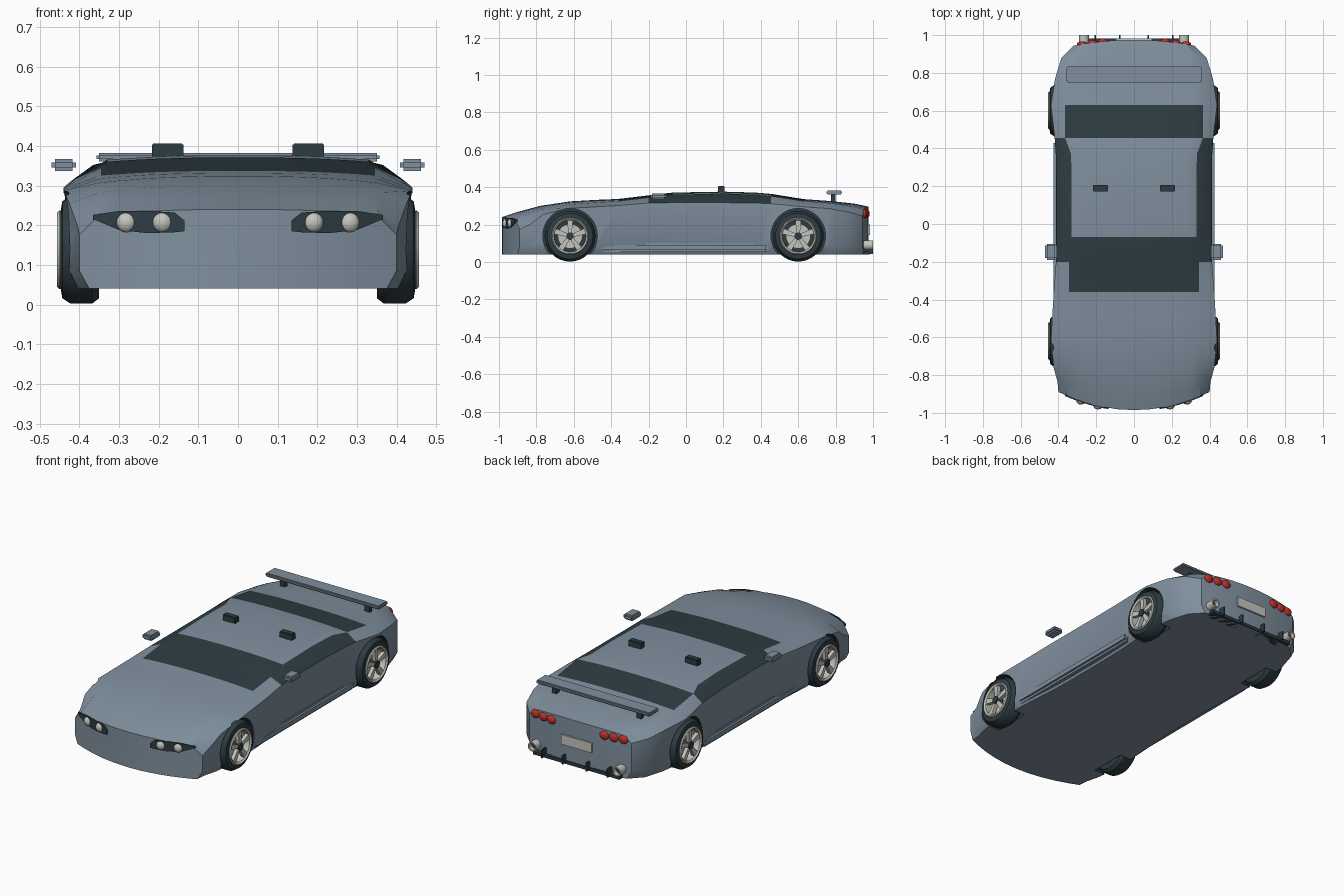
import bpy, bmesh, math
from mathutils import Matrix

if "Cube" in bpy.data.objects:
    bpy.data.objects.remove(bpy.data.objects["Cube"])


def material(name, rgb):
    m = bpy.data.materials.new(name)
    m.diffuse_color = (*rgb, 1)
    m.use_nodes = True
    m.node_tree.nodes["Principled BSDF"].inputs["Base Color"].default_value = m.diffuse_color
    return m


PAINT = material("blue grey paint", (0.215, 0.28, 0.345))
DARK = material("dark glass and rubber", (0.027, 0.046, 0.055))
SILVER = material("silver", (0.56, 0.56, 0.52))
RED = material("red lamp", (0.5, 0.03, 0.02))


def finish(name, bm, mats, angle=35):
    bmesh.ops.recalc_face_normals(bm, faces=bm.faces)
    me = bpy.data.meshes.new(name)
    bm.to_mesh(me)
    bm.free()
    for m in mats:
        me.materials.append(m)
    ob = bpy.data.objects.new(name, me)
    bpy.context.collection.objects.link(ob)
    smooth(ob, angle)
    return ob


def smooth(ob, angle=35):
    bpy.ops.object.select_all(action='DESELECT')
    ob.select_set(True)
    bpy.context.view_layer.objects.active = ob
    bpy.ops.object.shade_smooth_by_angle(angle=math.radians(angle))


def box(name, x, y, z, mat, bevel=0):
    """Box from (min, max) ranges."""
    bm = bmesh.new()
    size = [r[1] - r[0] for r in (x, y, z)]
    mid = [(r[1] + r[0]) / 2 for r in (x, y, z)]
    bmesh.ops.create_cube(bm, size=1, matrix=Matrix.Translation(mid) @ Matrix.Diagonal((*size, 1)))
    if bevel:
        bmesh.ops.bevel(bm, geom=bm.edges[:], offset=bevel, segments=2, affect='EDGES')
    return finish(name, bm, [mat])


def side_range(s, a, b):
    return tuple(sorted((s * a, s * b)))


def lathe(name, profile, mat, axis='X', loc=(0, 0, 0), segs=32, s=1):
    """Closed (radius, depth) profile turned about an axis."""
    bm = bmesh.new()
    rings = []
    for i in range(segs):
        a = math.tau * i / segs
        ring = []
        for r, d in profile:
            c, k = r * math.cos(a), r * math.sin(a)
            p = (s * d, c, k) if axis == 'X' else (c, s * d, k)
            ring.append(bm.verts.new([p[j] + loc[j] for j in range(3)]))
        rings.append(ring)
    n = len(profile)
    for i in range(segs):
        a, b = rings[i], rings[(i + 1) % segs]
        for j in range(n):
            k = (j + 1) % n
            bm.faces.new((a[j], a[k], b[k], b[j]))
    bmesh.ops.remove_doubles(bm, verts=bm.verts, dist=1e-5)
    return finish(name, bm, [mat])


def disc(name, r, d0, d1, mat, **kw):
    return lathe(name, [(0, d0), (r, d0), (r, d1), (0, d1)], mat, **kw)


def ball(name, loc, scale, mat):
    bm = bmesh.new()
    bmesh.ops.create_uvsphere(bm, u_segments=20, v_segments=12, radius=1,
                              matrix=Matrix.Translation(loc) @ Matrix.Diagonal((*scale, 1)))
    return finish(name, bm, [mat], 60)


# Body: y, plan bend, side width, shoulder z, top edge width, top edge z, crown z
STATIONS = [
    (-0.985, 0.6, 0.40, 0.175, 0.35, 0.225, 0.240),
    (-0.90, 0.4, 0.405, 0.20, 0.35, 0.250, 0.268),
    (-0.78, 0.1, 0.425, 0.255, 0.35, 0.282, 0.300),
    (-0.62, 0, 0.44, 0.287, 0.35, 0.307, 0.324),
    (-0.48, 0, 0.432, 0.295, 0.345, 0.318, 0.332),
    (-0.36, 0, 0.425, 0.302, 0.345, 0.325, 0.337),
    (-0.20, 0, 0.413, 0.315, 0.345, 0.344, 0.356),
    (-0.07, 0, 0.41, 0.317, 0.33, 0.360, 0.371),
    (0.20, 0, 0.41, 0.317, 0.33, 0.365, 0.376),
    (0.37, 0, 0.414, 0.315, 0.333, 0.360, 0.371),
    (0.455, 0, 0.42, 0.312, 0.365, 0.352, 0.364),
    (0.63, 0, 0.44, 0.295, 0.365, 0.325, 0.336),
    (0.77, 0, 0.418, 0.285, 0.36, 0.315, 0.326),
    (0.90, -0.15, 0.385, 0.265, 0.33, 0.298, 0.312),
    (0.975, -0.3, 0.32, 0.245, 0.28, 0.282, 0.296),
]
COLS = [-1, -0.85, -0.65, -0.45, -0.22, 0, 0.22, 0.45, 0.65, 0.85, 1]
bm = bmesh.new()
grids = []
for y, bend, w, zs, wt, zt, zc in STATIONS:
    rows = [(w - 0.025, 0.04, 0.04), (w, 0.085, 0.085), (w, zs, zs), (wt, zt, zc)]
    grids.append([[bm.verts.new((f * rw, y + bend * (f * rw) ** 2, c + (e - c) * abs(f) ** 2.5))
                   for f in COLS] for rw, e, c in rows])
last = len(COLS) - 1
for i in range(len(grids) - 1):
    a, b = grids[i], grids[i + 1]
    y0, y1 = STATIONS[i][0], STATIONS[i + 1][0]
    screen = -0.37 < y0 and y1 < -0.06 or 0.45 < y0 < 0.46
    window = -0.21 < y0 and y1 < 0.46
    for c in range(last):
        bm.faces.new((a[0][c], a[0][c + 1], b[0][c + 1], b[0][c]))
        f = bm.faces.new((a[3][c], a[3][c + 1], b[3][c + 1], b[3][c]))
        f.material_index = int(screen)
    for r in range(3):
        for c in (0, last):
            f = bm.faces.new((a[r][c], a[r + 1][c], b[r + 1][c], b[r][c]))
            f.material_index = int(window and r == 2)
for g in (grids[0], grids[-1]):
    for r in range(3):
        for c in range(last):
            bm.faces.new((g[r][c], g[r][c + 1], g[r + 1][c + 1], g[r + 1][c]))
bmesh.ops.delete(bm, geom=[v for v in bm.verts if not v.link_faces], context='VERTS')
body = finish("body", bm, [PAINT, DARK])

# Wheel arches cut through the sides
WHEELS = [(s, y) for s in (1, -1) for y in (-0.62, 0.60)]
for s, y in WHEELS:
    cutter = disc("arch_cutter", 0.146, 0.335, 0.6, DARK, loc=(0, y, 0.14), s=s, segs=40)
    cutter.hide_render = True
    mod = body.modifiers.new("arch", 'BOOLEAN')
    mod.operation = 'DIFFERENCE'
    mod.solver = 'EXACT'
    mod.material_mode = 'TRANSFER'
    mod.object = cutter
    bpy.ops.object.select_all(action='DESELECT')
    bpy.context.view_layer.objects.active = body
    body.select_set(True)
    bpy.ops.object.modifier_apply(modifier=mod.name)
    bpy.data.objects.remove(cutter)
smooth(body, 30)

# Wheels: tyre, rim, brake disc, spokes, hub
for s, y in WHEELS:
    at = dict(loc=(0, y, 0.138), s=s)
    lathe("tyre", [(0.09, 0.35), (0.122, 0.35), (0.136, 0.368), (0.136, 0.422),
                   (0.122, 0.443), (0.098, 0.447), (0.09, 0.42)], DARK, **at)
    lathe("rim", [(0.084, 0.40), (0.098, 0.40), (0.099, 0.450), (0.094, 0.456), (0.085, 0.448)],
          SILVER, **at)
    disc("wheel_back", 0.092, 0.385, 0.40, DARK, **at)
    disc("brake_disc", 0.066, 0.40, 0.412, SILVER, **at)
    disc("hub_cap", 0.02, 0.41, 0.455, DARK, **at)
    bm = bmesh.new()
    for k in range(5):
        a = math.tau * k / 5 + math.pi / 2
        prism = []
        for x in (0.428, 0.448):
            for r, t in ((0.012, -0.009), (0.012, 0.009), (0.09, 0.016), (0.09, -0.016)):
                prism.append(bm.verts.new((s * x, y + r * math.cos(a) - t * math.sin(a),
                                           0.138 + r * math.sin(a) + t * math.cos(a))))
        bm.faces.new(prism[:4])
        bm.faces.new(prism[4:])
        for j in range(4):
            k2 = (j + 1) % 4
            bm.faces.new((prism[j], prism[k2], prism[k2 + 4], prism[j + 4]))
    finish("spokes", bm, [SILVER])

# Paired details
for s in (1, -1):
    box("side_sill", side_range(s, 0.36, 0.426), (-0.46, 0.44), (0.053, 0.102), PAINT, 0.012)
    box("door_mirror", side_range(s, 0.408, 0.47), (-0.19, -0.105), (0.336, 0.367), PAINT, 0.009)
    box("roof_block", side_range(s, 0.138, 0.217), (0.172, 0.207), (0.37, 0.406), DARK, 0.003)
    box("spoiler_post", side_range(s, 0.25, 0.28), (0.775, 0.80), (0.30, 0.365), DARK)

    # Headlight panel wrapped on the nose, with two lamps
    bm = bmesh.new()
    outline = [(0.135, 0.185, 0.212), (0.16, 0.182, 0.232), (0.23, 0.18, 0.236),
               (0.30, 0.188, 0.236), (0.365, 0.215, 0.226)]
    strips = []
    for x, z0, z1 in outline:
        yf = -0.985 + 0.6 * x * x
        strips.append([bm.verts.new((s * x, yy, z)) for yy, z in
                       ((yf - 0.006, z0), (yf - 0.006, z1), (yf + 0.003, z1), (yf + 0.003, z0))])
    for a, b in zip(strips, strips[1:]):
        for j in range(4):
            k = (j + 1) % 4
            bm.faces.new((a[j], a[k], b[k], b[j]))
    bm.faces.new(strips[0])
    bm.faces.new(strips[-1])
    finish("headlight_panel", bm, [DARK])
    for x in (0.19, 0.281):
        ball("headlamp", (s * x, -0.985 + 0.6 * x * x, 0.207), (0.025, 0.018, 0.025), SILVER)

    # Tail lamps and exhausts
    for x in (0.165, 0.22, 0.275):
        ball("tail_lamp", (s * x, 0.975 - 0.3 * x * x, 0.258), (0.027, 0.015, 0.024), RED)
    lathe("exhaust", [(0.018, 0.90), (0.026, 0.90), (0.026, 1.0), (0.019, 1.0)], SILVER,
          axis='Y', loc=(s * 0.265, 0, 0.09), segs=20)
    disc("exhaust_core", 0.019, 0.90, 0.975, DARK, axis='Y', loc=(s * 0.265, 0, 0.09), segs=20)
    for x in (0.075, 0.205):
        box("diffuser_fin", side_range(s, x - 0.004, x + 0.004), (0.93, 1.0), (0.042, 0.09), DARK)

# Rear wing, number plate, diffuser
box("spoiler", (-0.357, 0.357), (0.75, 0.835), (0.361, 0.382), PAINT, 0.006)
box("number_plate", (-0.095, 0.095), (0.966, 0.983), (0.145, 0.2), SILVER)
box("diffuser", (-0.27, 0.27), (0.92, 0.982), (0.04, 0.057), DARK)
